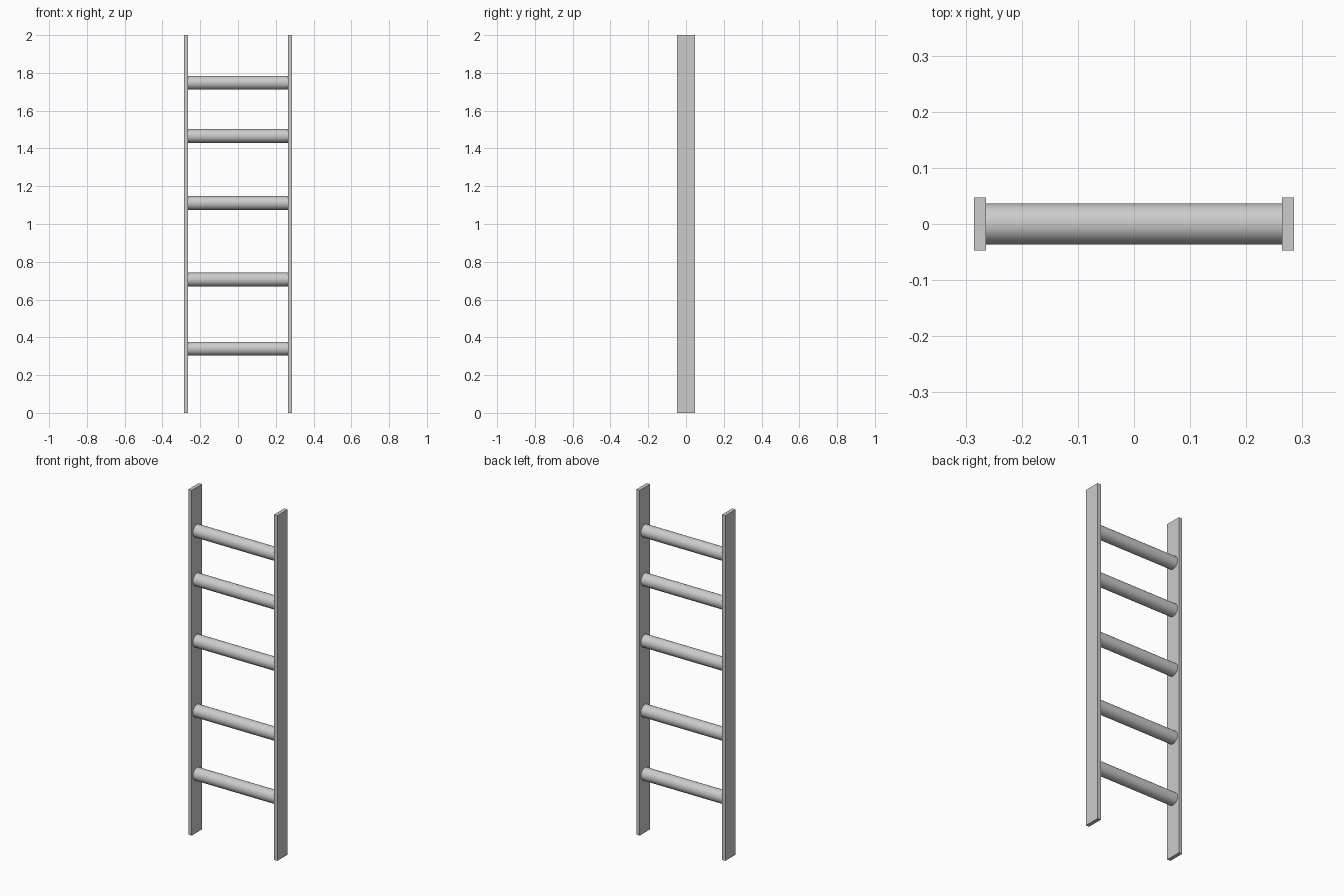
import bpy
from math import pi, radians

if "Cube" in bpy.data.objects:
    bpy.data.objects.remove(bpy.data.objects["Cube"])

HEIGHT = 2.0
INNER, OUTER = 0.2635, 0.285     # inner and outer faces of the rails
DEPTH = 0.0945
RUNG_RADIUS = 0.0365
RUNG_HEIGHTS = (0.34, 0.706, 1.111, 1.466, 1.748)   # uneven spacing


def rail(name, side):
    bpy.ops.mesh.primitive_cube_add(
        size=1, location=(side * (INNER + OUTER) / 2, 0, HEIGHT / 2))
    ob = bpy.context.object
    ob.name = name
    ob.scale = (OUTER - INNER, DEPTH, HEIGHT)
    bpy.ops.object.transform_apply(location=False, rotation=False, scale=True)


def rung(name, z):
    bpy.ops.mesh.primitive_cylinder_add(
        vertices=32, radius=RUNG_RADIUS, depth=2 * INNER,
        location=(0, 0, z), rotation=(0, pi / 2, 0))
    bpy.context.object.name = name
    bpy.ops.object.shade_smooth_by_angle(angle=radians(30))


# Flat side rails
rail("left_rail", -1)
rail("right_rail", 1)

# Round rungs between the rails
for i, z in enumerate(RUNG_HEIGHTS, 1):
    rung(f"rung_{i}", z)
